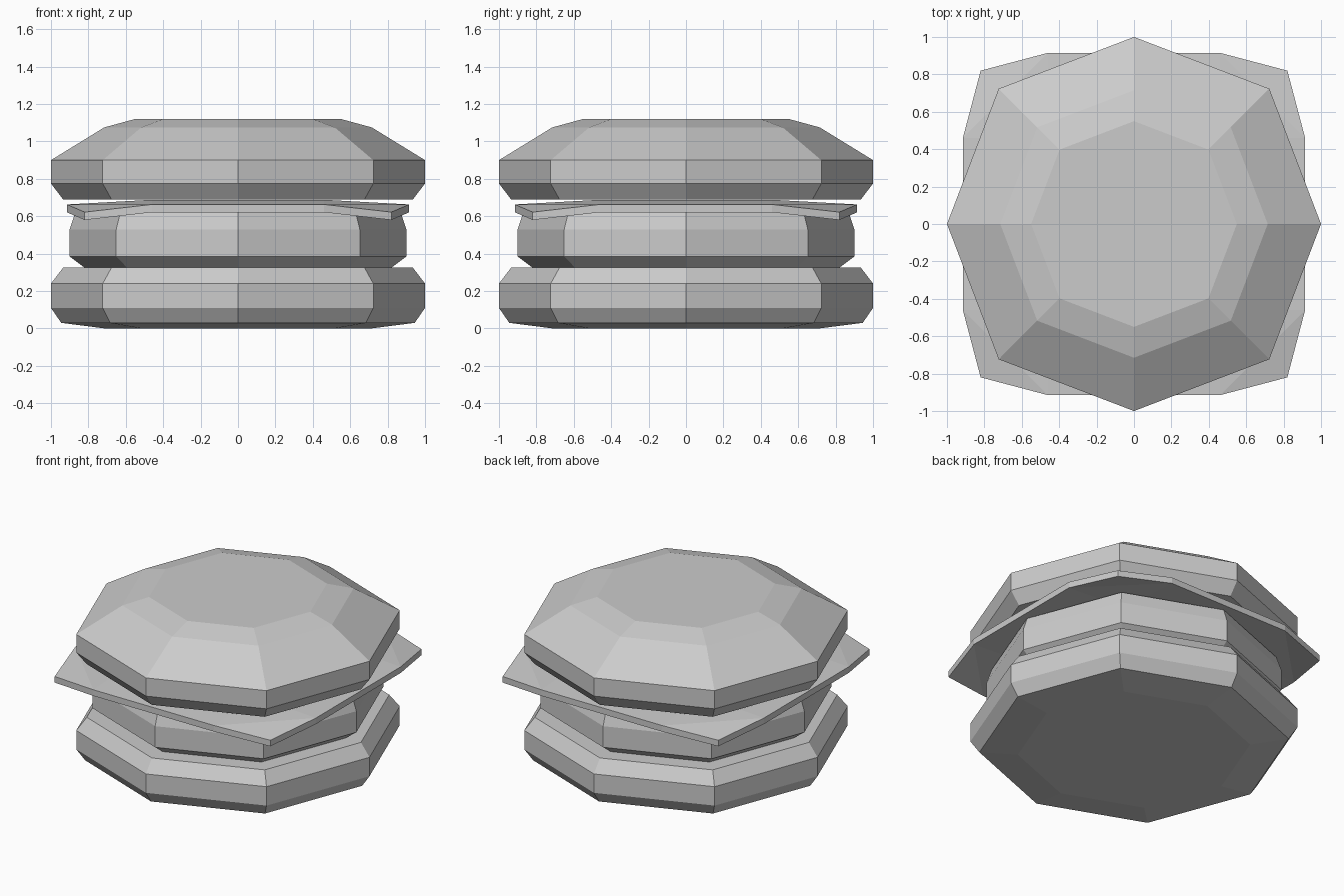
import bpy
import bmesh
from math import cos, sin, pi

cube = bpy.data.objects.get("Cube")
if cube:
    bpy.data.objects.remove(cube, do_unlink=True)

grey = bpy.data.materials.new("light grey")
grey.use_nodes = True
colour = (0.6, 0.6, 0.6, 1)
grey.diffuse_color = colour
grey.node_tree.nodes["Principled BSDF"].inputs["Base Color"].default_value = colour


def finish(name, bm):
    bmesh.ops.recalc_face_normals(bm, faces=bm.faces)
    mesh = bpy.data.meshes.new(name)
    bm.to_mesh(mesh)
    bm.free()
    mesh.materials.append(grey)
    obj = bpy.data.objects.new(name, mesh)
    bpy.context.collection.objects.link(obj)
    return obj


def octagon_stack(name, profile):
    """Eight-sided solid from (radius, height) rings; diagonals slightly wider."""
    bm = bmesh.new()
    rings = []
    for radius, z in profile:
        ring = []
        for i in range(8):
            r = radius * (1.023 if i % 2 else 1)
            ring.append(bm.verts.new((r * cos(i * pi / 4), r * sin(i * pi / 4), z)))
        rings.append(ring)
    for low, high in zip(rings, rings[1:]):
        for i in range(8):
            j = (i + 1) % 8
            bm.faces.new((low[i], low[j], high[j], high[i]))
    bm.faces.new(rings[0])
    bm.faces.new(rings[-1])
    return finish(name, bm)


# Buns and patty
octagon_stack("bottom_bun", [(0.71, 0), (0.945, 0.03), (1, 0.11), (1, 0.24), (0.935, 0.325)])
octagon_stack("patty", [(0.82, 0.325), (0.9, 0.385), (0.9, 0.53), (0.87, 0.62)])
octagon_stack("top_bun", [(0.935, 0.69), (1, 0.775), (1, 0.9), (0.715, 1.075), (0.55, 1.12)])


# Cheese slice: a grid sheet with drooping corners, given thickness
def cheese_point(i, j):
    step = (-0.915, -0.46, 0.46, 0.915)
    outer_i, outer_j = i in (0, 3), j in (0, 3)
    if outer_i and outer_j:
        return (0.82 if i else -0.82, 0.82 if j else -0.82, 0.622)
    return (step[i], step[j], 0.663 if outer_i or outer_j else 0.688)


bm = bmesh.new()
layers = []
for drop in (0, 0.042):
    grid = []
    for i in range(4):
        row = []
        for j in range(4):
            x, y, z = cheese_point(i, j)
            row.append(bm.verts.new((x, y, z - drop)))
        grid.append(row)
    layers.append(grid)
    for i in range(3):
        for j in range(3):
            quad = [grid[i][j], grid[i + 1][j], grid[i + 1][j + 1], grid[i][j + 1]]
            if i != 1 and j != 1:
                # Fold each corner flap between its two edge points
                k = (0 if i == 0 else 1, 0 if j == 0 else 1)
                corner = {(0, 0): 0, (1, 0): 1, (1, 1): 2, (0, 1): 3}[k]
                a, b, c, d = (quad[(corner + n) % 4] for n in range(4))
                bm.faces.new((a, b, d))
                bm.faces.new((b, c, d))
            else:
                bm.faces.new(quad)

# Rim of the slice
rim = [(i, 0) for i in range(3)] + [(3, j) for j in range(3)]
rim += [(3 - i, j) for i, j in ((n, 3) for n in range(3))] + [(0, 3 - n) for n in range(3)]
top, under = layers
for (i, j), (m, n) in zip(rim, rim[1:] + rim[:1]):
    bm.faces.new((top[i][j], top[m][n], under[m][n], under[i][j]))
finish("cheese_slice", bm)
